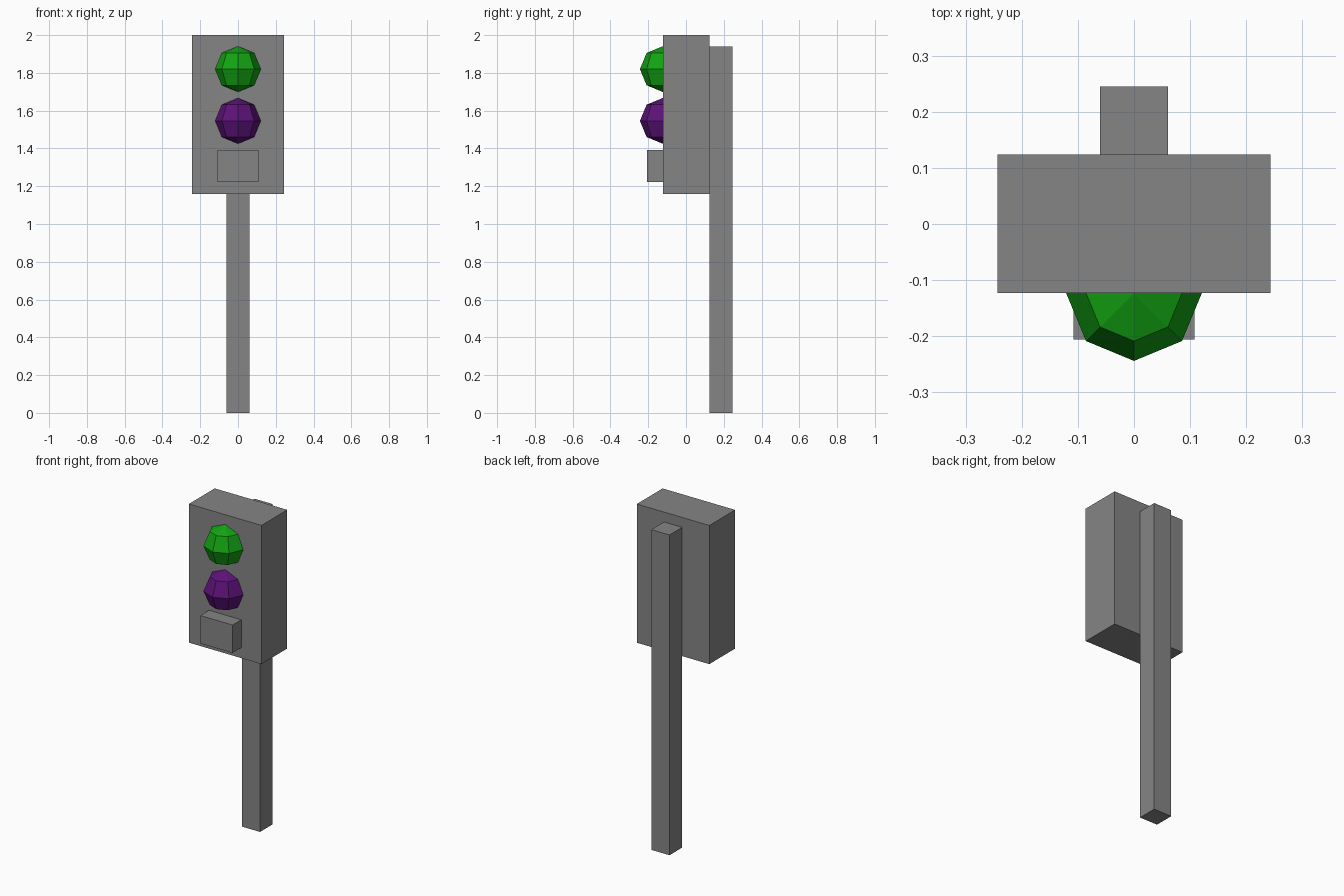
import bpy, bmesh
from mathutils import Vector

if "Cube" in bpy.data.objects:
    bpy.data.objects.remove(bpy.data.objects["Cube"])


def material(name, rgb):
    m = bpy.data.materials.new(name)
    m.diffuse_color = (*rgb, 1)
    m.use_nodes = True
    m.node_tree.nodes["Principled BSDF"].inputs["Base Color"].default_value = m.diffuse_color
    return m


grey = material("grey", (0.23, 0.235, 0.23))
green = material("green", (0.006, 0.37, 0.006))
purple = material("purple", (0.11, 0.006, 0.19))


def add_object(name, bm, mat):
    mesh = bpy.data.meshes.new(name)
    bm.to_mesh(mesh)
    bm.free()
    mesh.materials.append(mat)
    ob = bpy.data.objects.new(name, mesh)
    bpy.context.collection.objects.link(ob)
    return ob


def box(name, lo, hi, mat):
    lo, hi = Vector(lo), Vector(hi)
    bm = bmesh.new()
    bmesh.ops.create_cube(bm, size=1)
    bmesh.ops.scale(bm, vec=hi - lo, verts=bm.verts)
    bmesh.ops.translate(bm, vec=(lo + hi) / 2, verts=bm.verts)
    return add_object(name, bm, mat)


def lamp(name, z, mat):
    # Front half of a low-poly ball, set against the housing
    bm = bmesh.new()
    bmesh.ops.create_uvsphere(bm, u_segments=8, v_segments=4, radius=0.121)
    back = [v for v in bm.verts if v.co.y > 0.01]
    bmesh.ops.delete(bm, geom=back, context='VERTS')
    ob = add_object(name, bm, mat)
    ob.location = (0, -0.123, z)
    return ob


# Post behind the housing
box("post", (-0.061, 0.124, 0), (0.061, 0.245, 1.94), grey)
# Signal housing
box("housing", (-0.243, -0.123, 1.16), (0.243, 0.124, 2.0), grey)
# Push-button box
box("button_box", (-0.108, -0.206, 1.223), (0.108, -0.123, 1.392), grey)
# Lamps
lamp("upper_lamp", 1.82, green)
lamp("lower_lamp", 1.546, purple)
